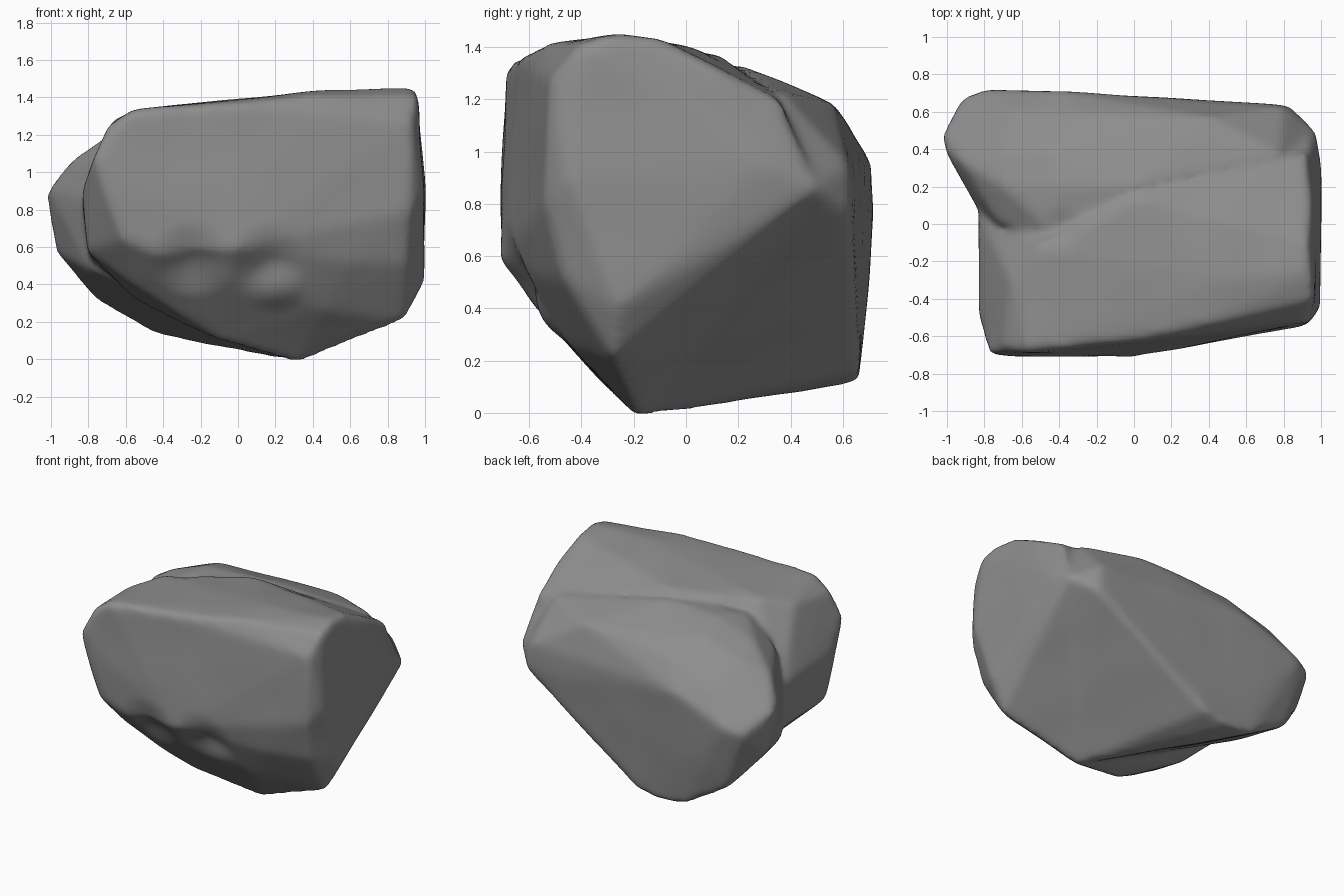
import bpy
import bmesh
from mathutils import Vector, noise

default_cube = bpy.data.objects.get("Cube")
if default_cube:
    bpy.data.objects.remove(default_cube, do_unlink=True)

stone = bpy.data.materials.new("stone grey")
stone.use_nodes = True
grey = (0.27, 0.27, 0.27, 1)
stone.diffuse_color = grey
shader = stone.node_tree.nodes["Principled BSDF"]
shader.inputs["Base Color"].default_value = grey
shader.inputs["Roughness"].default_value = 0.9

# Corners of the large front block, with its flat left end
front_block = [
    (-.56, -.68, 1.33), (-.7, -.66, 1.24), (-.66, -.3, 1.28), (-.5, -.12, 1.34),
    (-.77, -.7, 1.08), (-.83, -.48, .9), (-.83, .06, .86), (-.8, .03, .55),
    (-.8, -.45, .58), (-.61, -.7, .64), (-.4, -.7, .55), (0, -.71, .59),
    (0, -.63, 1.36), (.4, -.53, 1.41), (.5, -.3, 1.44), (.94, -.25, 1.45),
    (.93, -.1, 1.43), (.96, -.4, 1.41), (.93, -.52, 1.27), (.92, -.54, .8),
    (.99, -.45, .9), (.36, -.63, .61), (.6, -.55, .52), (.9, -.47, .52),
    (.45, -.44, .26), (.33, -.18, -.02), (.89, -.28, .21), (.99, -.26, .4),
    (-.56, -.48, .4), (-.31, -.41, .24), (-.1, -.31, .1), (-.55, -.15, .32),
    (.97, .5, .86), (.95, .1, 1.31), (.92, .37, 1.19), (0, .14, 1.36),
    (1, .3, .95),
]

# Corners of the lower back lobe, which juts out on one side
back_lobe = [
    (-1.02, .48, .88), (-1.01, .4, .9), (-.96, .31, .9), (-.91, .32, 1.05),
    (-.92, .67, .76), (-.8, .72, .8), (-.97, .48, .57), (-.75, .63, .31),
    (-.45, .66, .14), (-.24, .66, .12), (-.06, .66, .16), (.33, -.18, -.01),
    (.97, .5, .86), (.83, .63, .76), (.8, .62, .95), (.4, .57, 1.18),
    (.18, .56, 1.18), (-.28, .59, 1.13), (-.65, .61, 1), (-.4, .71, .95),
    (-.43, .4, 1.25), (-.4, .2, 1.31), (-.45, -.03, 1.29), (-.7, .2, 1.2),
    (-.7, .38, 1.15), (.78, .37, 1.22), (0, .2, 1.33), (-.72, 0, 1.1),
    (-.83, .08, .85), (-.79, .03, .48), (-.05, .27, .06),
]

# Soft dents and bumps: centre, radius, push
dents = [
    ((-.25, -.64, .52), .24, (0, .04, .03)),
    ((.15, -.6, .52), .24, (0, .04, .02)),
    ((.2, -.5, .4), .18, (0, -.03, 0)),
    ((-.4, -.04, 1.32), .15, (0, 0, -.02)),
]


def add_hull(bm, points):
    """Wrap one convex chunk around its corner points."""
    verts = [bm.verts.new(p) for p in points]
    result = bmesh.ops.convex_hull(bm, input=verts)
    spare = {v for v in result["geom_interior"] if isinstance(v, bmesh.types.BMVert)}
    spare |= {v for v in verts if v.is_valid and not v.link_faces}
    bmesh.ops.delete(bm, geom=list(spare), context="VERTS")


# Chunks fused and worn smooth
bm = bmesh.new()
add_hull(bm, front_block)
add_hull(bm, back_lobe)
bmesh.ops.recalc_face_normals(bm, faces=bm.faces)
mesh = bpy.data.meshes.new("chunks")
bm.to_mesh(mesh)
bm.free()
boulder = bpy.data.objects.new("boulder", mesh)
bpy.context.collection.objects.link(boulder)

fuse = boulder.modifiers.new("fuse", "REMESH")
fuse.mode = "VOXEL"
fuse.voxel_size = 0.022
wear = boulder.modifiers.new("wear", "SMOOTH")
wear.factor = 0.5
wear.iterations = 14

depsgraph = bpy.context.evaluated_depsgraph_get()
worn = bpy.data.meshes.new_from_object(boulder.evaluated_get(depsgraph))
boulder.modifiers.clear()
boulder.data = worn
worn.name = "boulder"
bpy.data.meshes.remove(mesh)

# Weathered surface
normals = [v.normal.copy() for v in worn.vertices]
for v, normal in zip(worn.vertices, normals):
    start = v.co.copy()
    v.co += normal * (0.003 + noise.noise(start * 3) * 0.006)
    for centre, radius, push in dents:
        near = 1 - (start - Vector(centre)).length / radius
        if near > 0:
            v.co += Vector(push) * near * near * (3 - 2 * near)

worn.materials.clear()
worn.materials.append(stone)
for face in worn.polygons:
    face.material_index = 0
    face.use_smooth = True
worn.update()
